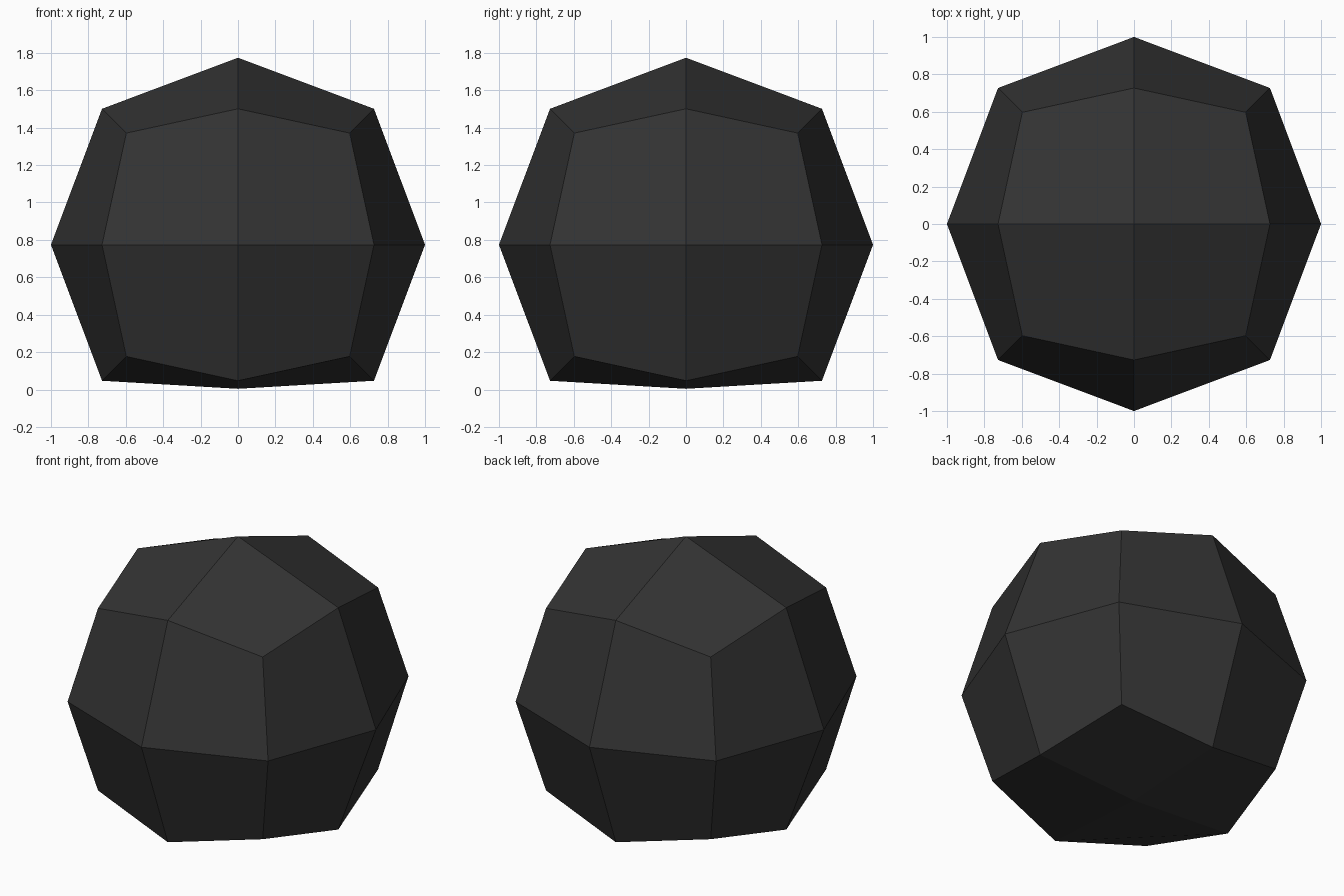
import bpy, bmesh

if "Cube" in bpy.data.objects:
    bpy.data.objects.remove(bpy.data.objects["Cube"])

# Distance from the centre along each axis: corner, edge middle, face centre
REACH = {3: 0.597, 2: 0.727, 1: 1.0}
CENTRE_Z = 0.774

mat = bpy.data.materials.new("charcoal")
mat.diffuse_color = (0.033, 0.033, 0.033, 1)
mat.use_nodes = True
mat.node_tree.nodes["Principled BSDF"].inputs["Base Color"].default_value = mat.diffuse_color

# Rounded boulder: a cube cut into 24 quads and pushed outwards
bm = bmesh.new()
bmesh.ops.create_cube(bm, size=2)
bmesh.ops.subdivide_edges(bm, edges=bm.edges[:], cuts=1, use_grid_fill=True)
for v in bm.verts:
    signs = [round(c) for c in v.co]
    r = REACH[sum(abs(s) for s in signs)]
    v.co = [s * r for s in signs]
    v.co.z += CENTRE_Z
    # Flattened underside
    v.co.z = max(v.co.z, 0.004)
bmesh.ops.recalc_face_normals(bm, faces=bm.faces[:])

mesh = bpy.data.meshes.new("round_boulder")
bm.to_mesh(mesh)
bm.free()
mesh.materials.append(mat)
bpy.context.collection.objects.link(bpy.data.objects.new("round_boulder", mesh))
